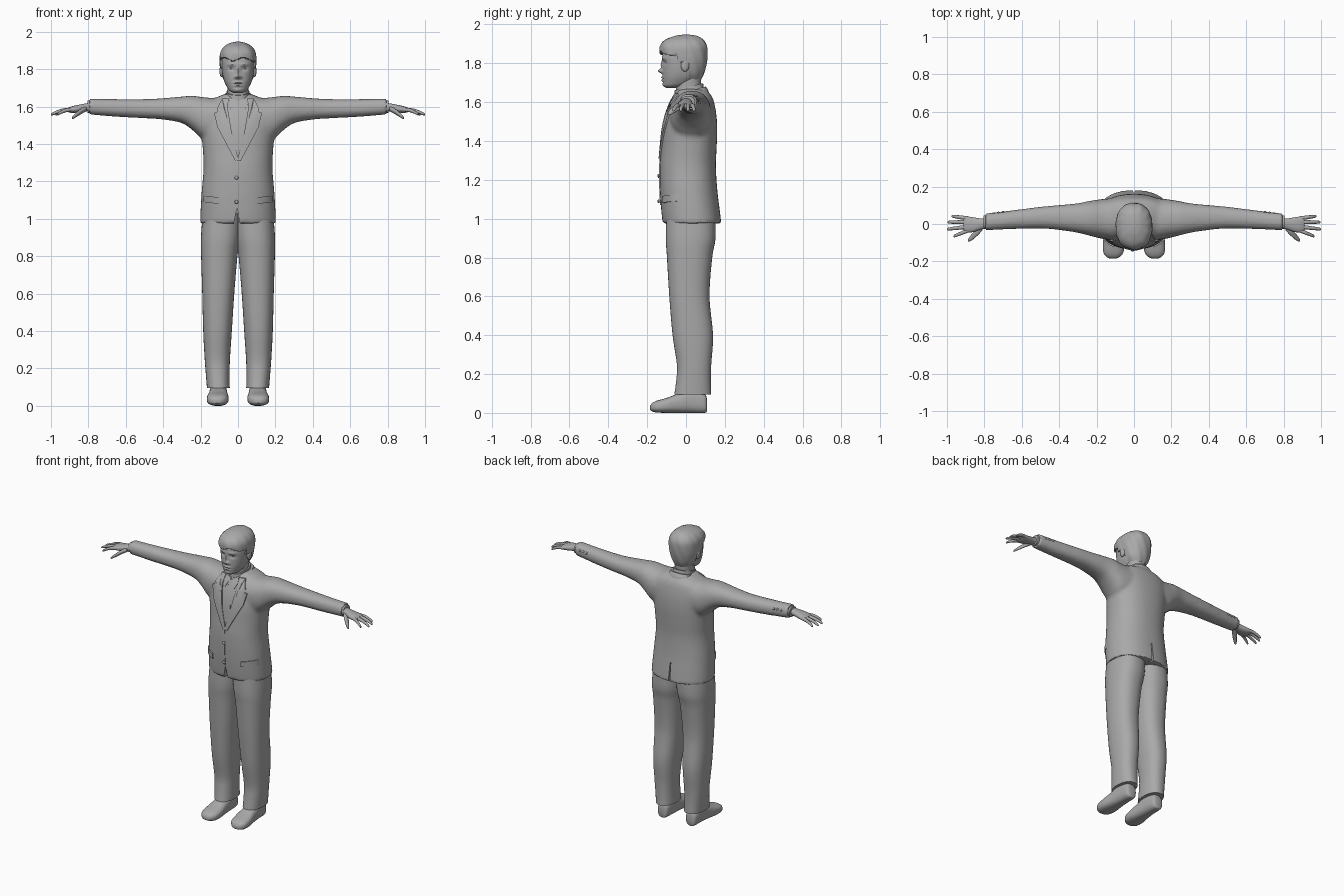
import bpy, bmesh, math
from mathutils import Vector, Matrix
from mathutils.bvhtree import BVHTree

if "Cube" in bpy.data.objects:
    bpy.data.objects.remove(bpy.data.objects["Cube"])

grey = bpy.data.materials.new("plain_grey")
grey.use_nodes = True
grey.diffuse_color = (0.4, 0.4, 0.4, 1)
grey.node_tree.nodes["Principled BSDF"].inputs["Base Color"].default_value = (0.4, 0.4, 0.4, 1)
parts = []


def spline(rings, sub):
    """Smoothly resample a list of rings."""
    out = []
    for i in range(len(rings) - 1):
        a, b = rings[max(i - 1, 0)], rings[i]
        c, d = rings[i + 1], rings[min(i + 2, len(rings) - 1)]
        for k in range(sub):
            t = k / sub
            out.append([0.5 * (2 * q + (r - p) * t + (2 * p - 5 * q + 4 * r - s) * t ** 2
                               + (3 * q - p - 3 * r + s) * t ** 3) for p, q, r, s in zip(a, b, c, d)])
    return out + [list(rings[-1])]


def loft(bm, axis, rings, side=1, n=32, power=2.3, sub=4, warp=None):
    """Rings are (position on axis, low u, high u, low v, high v)."""
    loops = []
    for t, u0, u1, v0, v1 in spline(rings, sub):
        loop = []
        for k in range(n):
            a = math.tau * k / n
            c, s = math.cos(a), math.sin(a)
            u = (u0 + u1) / 2 + (u1 - u0) / 2 * math.copysign(abs(c) ** (2 / power), c)
            v = (v0 + v1) / 2 + (v1 - v0) / 2 * math.copysign(abs(s) ** (2 / power), s)
            co = Vector(((t, u, v), (u, t, v), (u, v, t))[axis])
            if warp:
                co = warp(co)
            co.x *= side
            loop.append(bm.verts.new(co))
        loops.append(loop)
    for a, b in zip(loops, loops[1:]):
        for k in range(n):
            bm.faces.new((a[k], a[(k + 1) % n], b[(k + 1) % n], b[k]))
    bm.faces.new(loops[0])
    bm.faces.new(loops[-1])


def finish(bm, name):
    bmesh.ops.recalc_face_normals(bm, faces=bm.faces)
    me = bpy.data.meshes.new(name)
    bm.to_mesh(me)
    bm.free()
    ob = bpy.data.objects.new(name, me)
    bpy.context.collection.objects.link(ob)
    me.materials.append(grey)
    parts.append(ob)
    return ob


def solid(name, axis, rings, **kw):
    bm = bmesh.new()
    loft(bm, axis, rings, **kw)
    return finish(bm, name)


def ball(name, centre, size):
    bm = bmesh.new()
    bmesh.ops.create_uvsphere(bm, u_segments=16, v_segments=10, radius=1,
                              matrix=Matrix.Translation(centre) @ Matrix.Diagonal((*size, 1)))
    return finish(bm, name)


def prism(name, outline, y0, y1):
    bm = bmesh.new()
    face = bm.faces.new([bm.verts.new((x, y0, z)) for x, z in outline])
    new = bmesh.ops.extrude_face_region(bm, geom=[face])["geom"]
    for v in new:
        if isinstance(v, bmesh.types.BMVert):
            v.co.y = y1
    ob = finish(bm, name)
    ob.hide_render = True
    parts.remove(ob)
    return ob


# Jacket: torso and sleeves fused into one soft surface
mirror_rings = lambda rows: [(z, -w, w, f, b) for z, w, f, b in rows]
bm = bmesh.new()
loft(bm, 2, mirror_rings([(.975, .203, -.12, .182), (1.05, .2, -.128, .173), (1.15, .194, -.134, .161),
     (1.27, .184, -.135, .154), (1.37, .188, -.127, .158), (1.45, .196, -.12, .161),
     (1.52, .205, -.107, .158), (1.58, .205, -.087, .149), (1.625, .17, -.064, .136),
     (1.652, .11, -.048, .116), (1.668, .07, -.042, .1)]), n=48)
for side in (1, -1):
    loft(bm, 0, [(.1, -.09, .14, 1.42, 1.645), (.18, -.077, .132, 1.42, 1.65), (.24, -.062, .123, 1.472, 1.658),
         (.3, -.047, .111, 1.512, 1.654), (.4, -.032, .101, 1.531, 1.645), (.5, -.024, .092, 1.538, 1.64),
         (.65, -.027, .073, 1.546, 1.64), (.795, -.034, .056, 1.558, 1.643)], side=side)
jacket = finish(bm, "jacket")
rm = jacket.modifiers.new("fuse", "REMESH")
rm.mode, rm.voxel_size = "VOXEL", .011
sm = jacket.modifiers.new("soften", "SMOOTH")
sm.factor, sm.iterations = .5, 5
cutters = [prism("front_notch_cutter", [(-.005, 1.06), (-.03, .94), (.016, .94)], -.25, -.06),
           prism("vent_cutter", [(-.003, 1.1), (-.006, .94), (.006, .94), (.003, 1.1)], .14, .25)]
for c in cutters:
    bo = jacket.modifiers.new("cut", "BOOLEAN")
    bo.operation, bo.object, bo.solver = "DIFFERENCE", c, "EXACT"
dg = bpy.context.evaluated_depsgraph_get()
baked = bpy.data.meshes.new_from_object(jacket.evaluated_get(dg))
jacket.modifiers.clear()
jacket.data = baked
baked.materials.clear()
baked.materials.append(grey)
for p in baked.polygons:
    p.material_index = 0
for c in cutters:
    bpy.data.objects.remove(c)
bm = bmesh.new()
bm.from_mesh(baked)
surface = BVHTree.FromBMesh(bm)
bm.free()


def plate(name, outline, thick=.007, side=1):
    """Cloth piece laid onto the jacket front."""
    bm = bmesh.new()
    bm.faces.new([bm.verts.new((x * side, 0, z)) for x, z in outline])
    bmesh.ops.triangulate(bm, faces=bm.faces[:])
    bmesh.ops.subdivide_edges(bm, edges=bm.edges[:], cuts=5, use_grid_fill=True)
    for v in bm.verts:
        hit = surface.ray_cast(Vector((v.co.x, -1, v.co.z)), Vector((0, 1, 0)))[0]
        v.co.y = min(hit.y if hit else -.04, .02) + .004
    new = bmesh.ops.extrude_face_region(bm, geom=bm.faces[:])["geom"]
    for v in new:
        if isinstance(v, bmesh.types.BMVert):
            v.co.y -= thick + .004
    return finish(bm, name)


# Cloth details on the front
plate("tie", [(-.016, 1.625), (.016, 1.625), (.011, 1.585), (.03, 1.43), (0, 1.34), (-.03, 1.43), (-.011, 1.585)], .006)
plate("front_edge", [(-.014, 1.34), (-.006, 1.34), (-.002, 1.07), (-.01, 1.07)], .004)
for side, word in ((1, "left"), (-1, "right")):
    plate(word + "_lapel", [(.05, 1.645), (.085, 1.643), (.112, 1.59), (.09, 1.575), (.128, 1.567),
          (.11, 1.49), (.015, 1.31), (-.004, 1.31), (.035, 1.47), (.055, 1.59)], .009, side)
    plate(word + "_collar_wing", [(.004, 1.632), (.045, 1.648), (.052, 1.615), (.034, 1.575)], .008, side)
    plate(word + "_pocket_flap", [(.105, 1.115), (.185, 1.125), (.187, 1.09), (.105, 1.08)], .009, side)
for z in (1.22, 1.09):
    ball("front_button", (-.008, -.141, z), (.01, .006, .01))

# Collars and neck, tilted down toward the front
tilt = lambda co: Vector((co.x, co.y, co.z + .25 * (co.y - .06)))
solid("jacket_collar", 2, mirror_rings([(1.62, .095, -.04, .122), (1.65, .082, -.035, .113), (1.67, .072, -.03, .102)]), warp=tilt)
solid("shirt_collar", 2, mirror_rings([(1.62, .07, -.062, .098), (1.66, .066, -.06, .093), (1.69, .062, -.058, .088)]), warp=tilt)
solid("neck", 2, mirror_rings([(1.6, .057, -.05, .08), (1.68, .056, -.052, .076), (1.76, .06, -.05, .08)]))

# Face relief: x, z, forward push, x spread, z spread
bumps = [(0, 1.79, .01, .01, .022), (0, 1.76, .024, .013, .011), (0, 1.727, .01, .022, .007),
         (0, 1.721, -.006, .024, .003), (0, 1.712, .009, .02, .006), (0, 1.688, .007, .022, .012)]
for s in (1, -1):
    bumps += [(s * .034, 1.803, -.011, .018, .011), (s * .035, 1.826, .006, .022, .007), (s * .015, 1.756, .007, .007, .007)]


def face_relief(co):
    if co.y < -.03:
        co.y -= sum(d * math.exp(-((co.x - x) / sx) ** 2 - ((co.z - z) / sz) ** 2) for x, z, d, sx, sz in bumps)
    return co


solid("head", 2, mirror_rings([(1.672, .02, -.1, -.05), (1.685, .045, -.113, 0), (1.71, .062, -.118, .045),
      (1.74, .075, -.12, .072), (1.78, .084, -.12, .085), (1.83, .088, -.122, .095), (1.87, .085, -.115, .098),
      (1.91, .07, -.09, .085), (1.93, .03, -.05, .05)]), n=80, sub=8, warp=face_relief)


def hairline(co):
    angle = math.atan2(co.y, co.x)
    k = 1 + .012 * math.sin(11 * angle + 40 * co.z) * (co.z < 1.935)
    co.x, co.y = co.x * k, co.y * k
    if co.z < 1.85 + .008 * math.sin(60 * co.x):
        co.y = max(co.y, -.045 if co.z > 1.8 else .015)
    return co


solid("hair", 2, mirror_rings([(1.715, .054, -.05, .078), (1.75, .08, -.1, .094), (1.8, .094, -.125, .106),
      (1.85, .098, -.135, .111), (1.89, .094, -.132, .108), (1.92, .075, -.108, .09), (1.94, .042, -.06, .06),
      (1.947, .012, -.02, .02)]), n=80, sub=7, warp=hairline)

# Paired limbs
for side, word in ((1, "left"), (-1, "right")):
    ball(word + "_eye", (side * .034, -.098, 1.803), (.014, .009, .006))
    ball(word + "_ear", (side * .088, -.005, 1.79), (.011, .022, .033))
    solid(word + "_trouser_leg", 2, [(.095, .044, .166, -.06, .13), (.17, .045, .172, -.05, .128),
          (.25, .043, .178, -.047, .13), (.4, .033, .186, -.069, .139), (.6, .02, .191, -.086, .121),
          (.8, .003, .197, -.098, .135), (.9, -.012, .198, -.104, .152), (1.03, -.02, .188, -.1, .15)], side=side, n=40, sub=6)
    solid(word + "_shoe", 1, [(.108, .083, .127, .008, .07), (.095, .068, .142, 0, .1), (.03, .06, .15, 0, .125),
          (-.04, .055, .157, 0, .1), (-.1, .05, .166, 0, .077), (-.15, .056, .164, .002, .063),
          (-.175, .075, .148, .008, .05), (-.185, .095, .128, .015, .035)], side=side, power=2.6)
    solid(word + "_shirt_cuff", 0, [(.77, -.026, .048, 1.568, 1.633), (.805, -.026, .046, 1.567, 1.632)], side=side)
    for i in range(3):
        ball(word + "_cuff_button", (side * (.7 + .025 * i), .064 - .004 * i, 1.612), (.008, .006, .008))
    # Hand: palm, four fingers and thumb
    bm = bmesh.new()
    loft(bm, 0, [(.78, -.024, .032, 1.578, 1.622), (.82, -.03, .03, 1.574, 1.616), (.86, -.043, .036, 1.568, 1.608),
         (.895, -.045, .04, 1.567, 1.6), (.912, -.036, .034, 1.573, 1.592)], side=side)
    for y0, y1, tip in ((.03, .042, .975), (.01, .01, .997), (-.014, -.028, 1), (-.034, -.066, .965)):
        rows = []
        for t, drop, r in ((0, 0, .011), (.4, .003, .0105), (.75, .014, .009), (.95, .024, .007), (1, .028, .003)):
            x, y, z = .885 + (tip - .885) * t, y0 + (y1 - y0) * t, 1.584 - drop
            rows.append((x, y - r, y + r, z - r, z + r))
        loft(bm, 0, rows, side=side, n=12, power=2)
    loft(bm, 0, [(.81, -.034, .005, 1.575, 1.603), (.835, -.06, -.015, 1.562, 1.592), (.86, -.082, -.045, 1.547, 1.572),
         (.88, -.094, -.07, 1.535, 1.553), (.888, -.092, -.084, 1.534, 1.542)], side=side, n=16, power=2)
    finish(bm, word + "_hand")

# Smooth shading with crisp edges kept
bpy.ops.object.select_all(action="DESELECT")
for ob in parts:
    ob.select_set(True)
bpy.context.view_layer.objects.active = jacket
bpy.ops.object.shade_smooth_by_angle(angle=math.radians(45))
